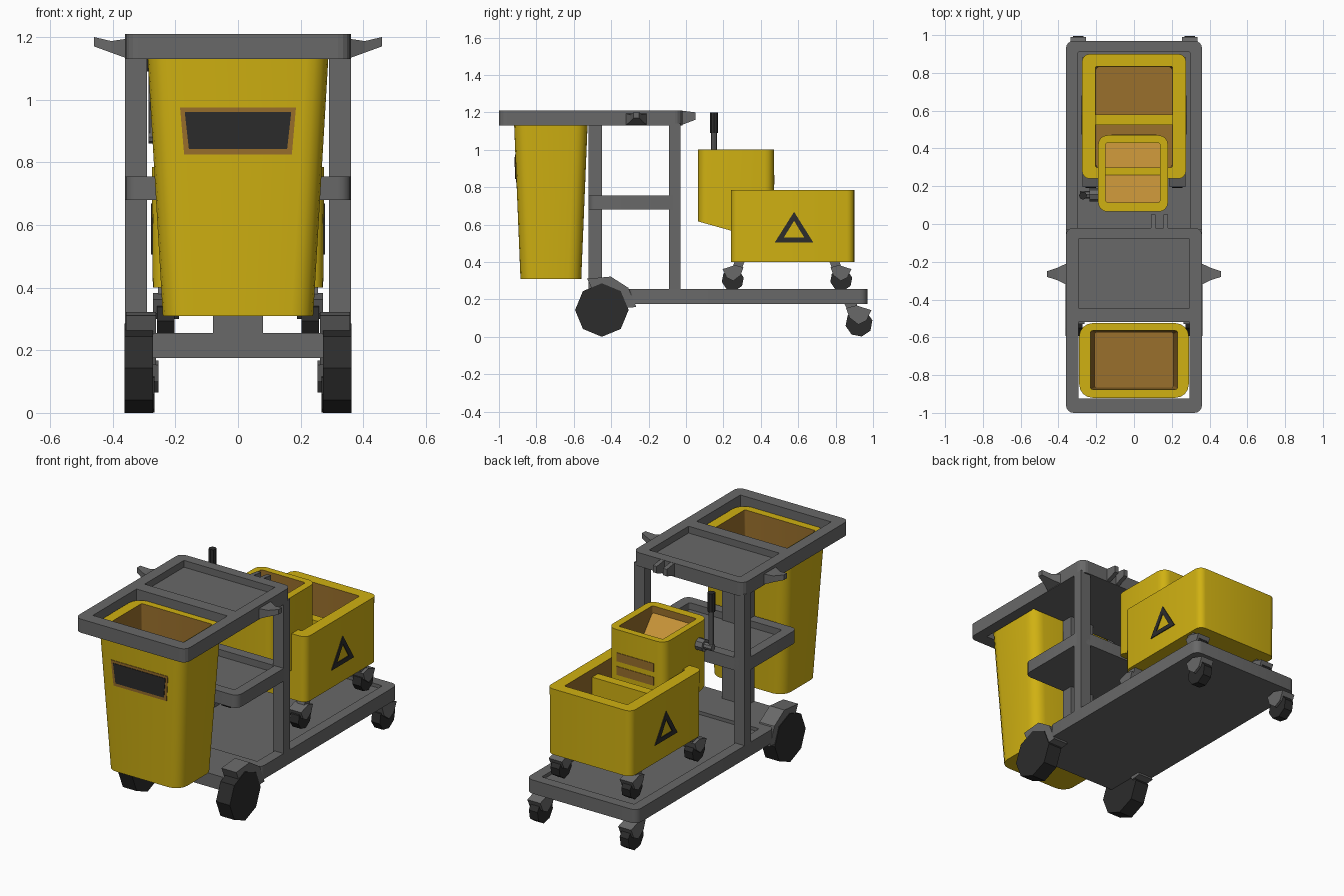
import bpy, bmesh, math
from mathutils import Vector

if "Cube" in bpy.data.objects:
    bpy.data.objects.remove(bpy.data.objects["Cube"])


def material(name, rgb):
    m = bpy.data.materials.new(name)
    m.diffuse_color = (*rgb, 1)
    m.use_nodes = True
    m.node_tree.nodes["Principled BSDF"].inputs["Base Color"].default_value = m.diffuse_color
    return m


YELLOW = material("yellow plastic", (0.63, 0.44, 0.006))
GREY = material("grey plastic", (0.14, 0.14, 0.14))
DARK = material("dark rubber", (0.025, 0.025, 0.025))
BROWN = material("brown lining", (0.32, 0.16, 0.025))
TAN = material("tan sieve", (0.58, 0.30, 0.04))


def finish(name, bm, mats, smooth=False):
    bmesh.ops.recalc_face_normals(bm, faces=bm.faces[:])
    me = bpy.data.meshes.new(name)
    bm.to_mesh(me)
    bm.free()
    ob = bpy.data.objects.new(name, me)
    bpy.context.collection.objects.link(ob)
    for m in mats:
        me.materials.append(m)
    if smooth:
        bpy.ops.object.select_all(action='DESELECT')
        ob.select_set(True)
        bpy.context.view_layer.objects.active = ob
        bpy.ops.object.shade_smooth_by_angle(angle=math.radians(30))
    return ob


def prism(name, pts, axis, lo, hi, mat):
    """Extrude a 2D profile along one axis (other two axes in x, y, z order)."""
    bm = bmesh.new()
    rings = []
    for t in (lo, hi):
        ring = []
        for p in pts:
            c = list(p)
            c.insert("xyz".index(axis), t)
            ring.append(bm.verts.new(c))
        rings.append(ring)
    a, b = rings
    bm.faces.new(a)
    bm.faces.new(b)
    for i in range(len(a)):
        j = (i + 1) % len(a)
        bm.faces.new((a[i], a[j], b[j], b[i]))
    return finish(name, bm, [mat])


def box(name, x0, x1, y0, y1, z0, z1, mat):
    return prism(name, [(x0, y0), (x1, y0), (x1, y1), (x0, y1)], "z", z0, z1, mat)


def loft(name, rings, mats, slots, smooth=True):
    """Stack rounded rectangles (x0, x1, y0, y1, radius, z, slope of z over y).
    slots: material slot of the bottom cap, each band, and the end cap."""
    bm = bmesh.new()
    loops = []
    for x0, x1, y0, y1, r, z, slope in rings:
        loop = []
        for k, (cx, cy) in enumerate(((x1 - r, y1 - r), (x0 + r, y1 - r),
                                      (x0 + r, y0 + r), (x1 - r, y0 + r))):
            for s in range(5):
                a = math.radians(90 * k + 22.5 * s)
                x, y = cx + r * math.cos(a), cy + r * math.sin(a)
                loop.append(bm.verts.new((x, y, z + slope * (y - (y0 + y1) / 2))))
        loops.append(loop)
    bm.faces.new(loops[0]).material_index = slots[0]
    for a, b, s in zip(loops, loops[1:], slots[1:]):
        for i in range(20):
            j = (i + 1) % 20
            bm.faces.new((a[i], a[j], b[j], b[i])).material_index = s
    bm.faces.new(loops[-1]).material_index = slots[-1]
    return finish(name, bm, mats, smooth)


def tray(name, x, y0, y1, z0, z1, rim, depth):
    """Slab with a sunken top."""
    return loft(name, [(-x, x, y0, y1, 0.04, z0, 0), (-x, x, y0, y1, 0.04, z1, 0),
                       (-x + rim, x - rim, y0 + rim, y1 - rim, 0.01, z1, 0),
                       (-x + rim, x - rim, y0 + rim, y1 - rim, 0.01, z1 - depth, 0)],
                [GREY], [0] * 5)


def ngon(cy, cz, r, n, start=0):
    return [(cy + r * math.cos(start + 2 * math.pi * i / n),
             cz + r * math.sin(start + 2 * math.pi * i / n)) for i in range(n)]


def cut(ob, *dims):
    cutter = box("cutter", *dims, GREY)
    mod = ob.modifiers.new("cut", 'BOOLEAN')
    mod.object, mod.solver = cutter, 'EXACT'
    bpy.context.view_layer.objects.active = ob
    bpy.ops.object.modifier_apply(modifier=mod.name)
    bpy.data.objects.remove(cutter)


# Deck, posts and middle shelf
tray("deck", 0.36, -0.31, 0.97, 0.175, 0.255, 0.06, 0.02)
box("deck_front", -0.275, 0.275, -0.52, -0.27, 0.175, 0.255, GREY)
box("centre_post", -0.08, 0.08, -0.52, -0.45, 0.25, 1.14, GREY)
tray("middle_shelf", 0.36, -0.52, -0.03, 0.68, 0.755, 0.06, 0.04)

# Top frame with bin opening and sunken tray
top = loft("top_frame", [(-0.36, 0.36, -1, -0.02, 0.04, 1.13, 0),
                         (-0.36, 0.36, -1, -0.02, 0.04, 1.21, 0)], [GREY], [0] * 3, False)
cut(top, -0.295, 0.295, -0.925, -0.52, 1.0, 1.3)
cut(top, -0.295, 0.295, -0.445, -0.08, 1.17, 1.3)
for x in (0.09, 0.155):
    prism("tool_clip", [(-0.03, 1.13), (-0.03, 1.21), (0.05, 1.2), (0.05, 1.16)],
          "x", x, x + 0.025, GREY)


def caster(name, x, y, z, r, d, top_z):
    """Octagonal wheel under a leaning fork; d is the trailing direction in y."""
    prism(name + "_wheel", ngon(y, z, r, 8, 0.2), "x", x - 0.028, x + 0.028, DARK)
    fork = [(-0.95, 1.1), (-0.2, 1.3), (0.9, 0.95), (0.55, 0.2), (-0.05, -0.1), (-0.7, 0.4)]
    prism(name + "_fork", [(y + d * r * a, z + r * b) for a, b in fork],
          "x", x - 0.042, x + 0.042, GREY)
    stem = [(y - d * r * 1.1, top_z), (y - d * r * 0.2, top_z),
            (y + d * r * 0.1, z + r * 0.8), (y - d * r * 0.7, z + r * 0.7)]
    prism(name + "_stem", stem, "x", x - 0.025, x + 0.025, GREY)


for s in (-1, 1):
    # Side posts, big wheels and fenders
    xs = sorted((s * 0.29, s * 0.36))
    box("side_post", *xs, -0.09, -0.03, 0.25, 1.14, GREY)
    prism("front_wheel", ngon(-0.45, 0.143, 0.143, 8), "x", s * 0.272, s * 0.362, DARK)
    arc = [math.radians(a) for a in (5, 40, 75, 115)]
    fender = [(-0.45 + 0.185 * math.cos(a), 0.143 + 0.185 * math.sin(a)) for a in arc]
    fender += [(-0.45 + 0.12 * math.cos(a), 0.143 + 0.12 * math.sin(a)) for a in arc[::-1]]
    prism("fender", fender, "x", s * 0.262, s * 0.358, GREY)
    # Tapered side hooks
    bm = bmesh.new()
    for x, w, z0, z1 in ((0.35, 0.06, 1.13, 1.195), (0.405, 0.033, 1.15, 1.187),
                         (0.46, 0.015, 1.17, 1.2)):
        for y, z in ((-w, z0), (w, z0), (w, z1), (-w, z1)):
            bm.verts.new((s * x, y - 0.265, z))
    bm.verts.ensure_lookup_table()
    v = bm.verts
    bm.faces.new(v[0:4])
    bm.faces.new(v[8:12])
    for k in (0, 4):
        for i in range(4):
            j = (i + 1) % 4
            bm.faces.new((v[k + i], v[k + j], v[k + 4 + j], v[k + 4 + i]))
    finish("side_hook", bm, [GREY])
    # Casters of the deck and of the bucket
    caster("deck_caster", s * 0.295, 0.925, 0.073, 0.073, 1, 0.18)
    caster("bucket_front_caster", s * 0.23, 0.25, 0.305, 0.06, -1, 0.41)
    caster("bucket_back_caster", s * 0.23, 0.83, 0.305, 0.06, 1, 0.41)
    # Warning triangle plates
    outer = [(0.475, 0.505), (0.68, 0.505), (0.578, 0.668)]
    inner = [(0.523, 0.531), (0.632, 0.531), (0.578, 0.62)]
    for i in range(3):
        j = (i + 1) % 3
        prism("warning_triangle", [outer[i], outer[j], inner[j], inner[i]],
              "x", s * 0.272, s * 0.278, DARK)

# Waste bin
loft("waste_bin", [(-0.24, 0.24, -0.885, -0.56, 0.07, 0.31, 0),
                   (-0.29, 0.29, -0.92, -0.525, 0.07, 1.16, 0),
                   (-0.23, 0.23, -0.875, -0.565, 0.01, 1.16, 0),
                   (-0.21, 0.21, -0.865, -0.575, 0.01, 0.36, 0)],
     [YELLOW, BROWN], [0, 0, 0, 1, 1])
# Label plates, leaning with the bin front
for name, w0, w1, z0, z1, out, mat in (
        ("label_frame", 0.172, 0.185, 0.825, 0.975, 0.003, BROWN),
        ("label_panel", 0.157, 0.17, 0.843, 0.96, 0.006, DARK)):
    ob = prism(name, [(-w0, z0), (w0, z0), (w1, z1), (-w1, z1)], "y", -out, 0.002, mat)
    for v in ob.data.vertices:
        v.co.y += -0.885 - (v.co.z - 0.31) * 0.0412

# Mop bucket with divider
loft("mop_bucket", [(-0.272, 0.272, 0.24, 0.9, 0.04, 0.4, 0),
                    (-0.275, 0.275, 0.24, 0.9, 0.04, 0.785, 0),
                    (-0.205, 0.205, 0.3, 0.835, 0.01, 0.785, 0),
                    (-0.2, 0.2, 0.3, 0.83, 0.01, 0.44, 0)],
     [YELLOW, BROWN], [0, 0, 0, 1, 1])
box("bucket_divider", -0.203, 0.203, 0.525, 0.58, 0.43, 0.74, YELLOW)

# Wringer with sloping sieve
loft("wringer", [(-0.19, 0.18, 0.065, 0.47, 0.05, 0.56, -0.28),
                 (-0.19, 0.18, 0.065, 0.47, 0.05, 1.0, 0),
                 (-0.15, 0.137, 0.115, 0.43, 0.01, 1.0, 0),
                 (-0.15, 0.137, 0.115, 0.43, 0.01, 0.77, -1.2)],
     [YELLOW, BROWN, TAN], [0, 0, 0, 1, 2])
for z in (0.735, 0.815):
    box("wringer_stripe", -0.12, 0.12, 0.466, 0.473, z, z + 0.05, BROWN)

# Wringer lever
prism("lever_boss", ngon(0.155, 0.88, 0.035, 8), "x", -0.235, -0.18, GREY)
prism("lever_axle", ngon(0.155, 0.88, 0.02, 8), "x", -0.285, -0.22, GREY)
prism("lever_arm", [(x - 0.425, y) for x, y in ngon(0.155, 0.15, 0.015, 8)],
      "z", 0.87, 1.1, GREY)
prism("lever_grip", [(x - 0.425, y) for x, y in ngon(0.155, 0.15, 0.021, 8)],
      "z", 1.09, 1.2, DARK)
